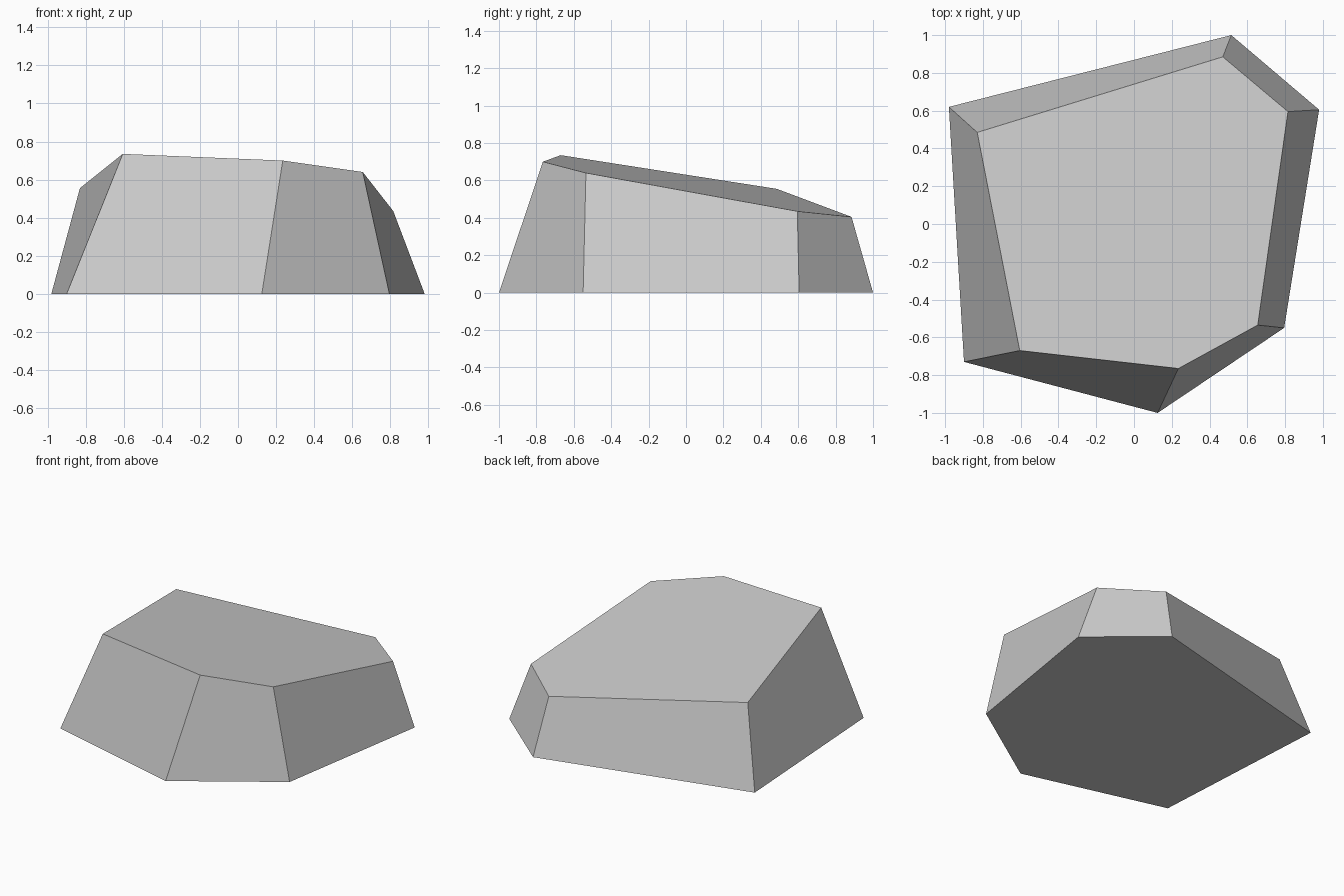
import bpy
import bmesh

cube = bpy.data.objects.get("Cube")
if cube:
    bpy.data.objects.remove(cube, do_unlink=True)

# Stone colour
stone = bpy.data.materials.new("light_grey_stone")
stone.use_nodes = True
grey = (0.6, 0.6, 0.6, 1.0)
stone.diffuse_color = grey
bsdf = next(n for n in stone.node_tree.nodes if n.type == "BSDF_PRINCIPLED")
bsdf.inputs["Base Color"].default_value = grey
bsdf.inputs["Roughness"].default_value = 0.9

# Irregular six-sided footprint and its smaller, sloping crown
footprint = [(-0.98, 0.62), (-0.9, -0.73), (0.125, -1.0),
             (0.795, -0.55), (0.98, 0.605), (0.515, 1.0)]
crown = [(-0.83, 0.485, 0.555), (-0.605, -0.67, 0.735), (0.235, -0.765, 0.70),
         (0.655, -0.535, 0.64), (0.815, 0.595, 0.435), (0.47, 0.885, 0.405)]

# Join the two outlines with flat sides and caps
bm = bmesh.new()
low = [bm.verts.new((x, y, 0)) for x, y in footprint]
high = [bm.verts.new(p) for p in crown]
for i in range(len(low)):
    j = (i + 1) % len(low)
    bm.faces.new((low[i], low[j], high[j], high[i]))
bm.faces.new(high)
bm.faces.new(low[::-1])
bmesh.ops.recalc_face_normals(bm, faces=bm.faces)

mesh = bpy.data.meshes.new("flat_rock")
bm.to_mesh(mesh)
bm.free()
mesh.materials.append(stone)
rock = bpy.data.objects.new("flat_rock", mesh)
bpy.context.collection.objects.link(rock)
